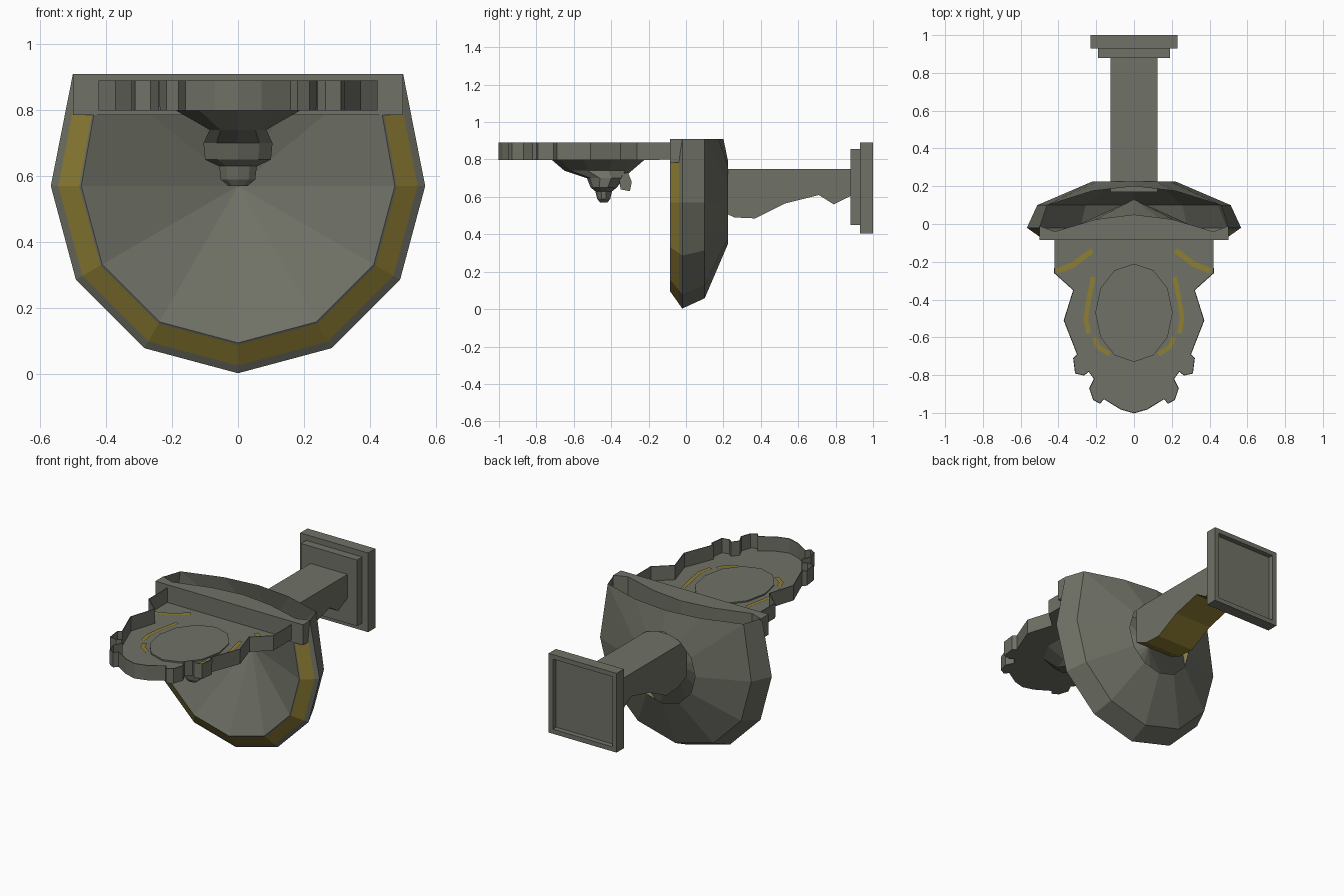
import bpy, bmesh, math
from mathutils import Vector

if "Cube" in bpy.data.objects:
    bpy.data.objects.remove(bpy.data.objects["Cube"])


def material(name, rgb):
    m = bpy.data.materials.new(name)
    m.diffuse_color = (*rgb, 1)
    m.use_nodes = True
    m.node_tree.nodes["Principled BSDF"].inputs["Base Color"].default_value = m.diffuse_color
    return m


STONE = material("grey_green_stone", (0.160, 0.166, 0.132))
GOLD = material("old_gold", (0.275, 0.210, 0.034))


def build(name, verts, faces, gold=None, recalc=True):
    """Mesh object; gold(index, face) picks the gold faces."""
    me = bpy.data.meshes.new(name)
    me.from_pydata([tuple(v) for v in verts], [], faces)
    me.materials.append(STONE)
    me.materials.append(GOLD)
    me.update()
    bm = bmesh.new()
    bm.from_mesh(me)
    if recalc:
        bmesh.ops.recalc_face_normals(bm, faces=bm.faces)
    bm.normal_update()
    for i, f in enumerate(bm.faces):
        f.material_index = 1 if gold and gold(i, f) else 0
    bm.to_mesh(me)
    bm.free()
    ob = bpy.data.objects.new(name, me)
    bpy.context.collection.objects.link(ob)
    return ob


def prism(name, outline, a, b, place, caps=(True, True), gold=None):
    """Extrude a 2D outline from a to b; place(u, v, w) gives the 3D point."""
    n = len(outline)
    verts = [place(u, v, w) for w in (a, b) for u, v in outline]
    faces = [(i, (i + 1) % n, n + (i + 1) % n, n + i) for i in range(n)]
    if caps[0]:
        faces.append(tuple(range(n))[::-1])
    if caps[1]:
        faces.append(tuple(range(n, 2 * n)))
    return build(name, verts, faces, gold)


def mirrored(half):
    """Close a half outline (x >= 0) over x = 0."""
    return half + [(-x, y) for x, y in reversed(half) if x > 0]


def up(u, v, w):
    return (u, v, w)


# dish: twelve-sided shell with a flat cut top, sloped rim and concave front
CZ, TOP = 0.57, 0.91


def ring(r, y, top_x):
    pts = [(top_x, y, TOP)]
    for k in range(1, 8):
        a = math.radians(30 - 30 * k)
        pts.append((r * math.cos(a), y, CZ + r * math.sin(a)))
    return pts + [(-top_x, y, TOP)]


def lerp(p, q, t):
    return [tuple(Vector(a).lerp(Vector(b), t)) for a, b in zip(p, q)]


outer = ring(0.567, -0.02, 0.50)
inner = ring(0.475, -0.085, 0.415)
mid = ring(0.512, 0.10, 0.46)
rows = [mid, outer, lerp(outer, inner, 0.25), lerp(outer, inner, 0.93), inner]
verts = [p for row in rows for p in row]
faces = [(9 * r + k, 9 * r + k + 1, 9 * r + k + 10, 9 * r + k + 9)
         for r in range(4) for k in range(8)]
# concave front
apex = len(verts)
verts += [(0, 0.13, CZ), (0.2, -0.02, TOP), (0, 0.0, TOP), (-0.2, -0.02, TOP)]
front = list(range(36, 45)) + [apex + 3, apex + 2, apex + 1]
faces += [(front[k], front[(k + 1) % 12], apex) for k in range(12)]
# back slope down to the round opening
b = len(verts)
verts += [(-0.22, 0.175, TOP), (0, 0.2, TOP), (0.22, 0.175, TOP)]
rim = list(range(9)) + [b, b + 1, b + 2]
c = len(verts)
for k in range(12):
    a = math.radians(30 - 30 * k)
    verts.append((0.22 * math.cos(a), 0.225, CZ + 0.22 * math.sin(a)))
faces += [(rim[(k + 1) % 12], rim[k], c + k, c + (k + 1) % 12) for k in range(12)]
build("dish", verts, faces, lambda i, f: 16 <= i < 24)

# crescent board across the top of the dish
prism("top_board", mirrored([(0, 0.05), (0.2, 0.025), (0.42, -0.04), (0.5, -0.01), (0.5, -0.085)]),
      0.785, TOP, up)

# scalloped tray: floor and thin wall
tray_half = [(0, -1.0), (0.07, -0.98), (0.16, -0.925), (0.18, -0.95), (0.215, -0.93),
             (0.235, -0.87), (0.21, -0.82), (0.24, -0.78), (0.265, -0.80), (0.31, -0.79),
             (0.32, -0.71), (0.30, -0.69), (0.37, -0.51), (0.32, -0.35), (0.42, -0.26),
             (0.42, -0.08)]
tray = prism("tray", mirrored(tray_half), 0.80, 0.89, up, (True, False))
sol = tray.modifiers.new("thin", 'SOLIDIFY')
sol.thickness, sol.offset = 0.005, 0


def oval(rx, ry, cy, n=12):
    return [(rx * math.sin(2 * math.pi * i / n), cy + ry * math.cos(2 * math.pi * i / n))
            for i in range(n)]


prism("tray_oval", oval(0.205, 0.26, -0.47), 0.80, 0.81, up)


# gold inlays on the tray floor, mirrored
def ribbon(name, path, width):
    for side, s in (("right", 1), ("left", -1)):
        vs, fs = [], []
        for i, p in enumerate(path):
            d = Vector(path[min(i + 1, len(path) - 1)]) - Vector(path[max(i - 1, 0)])
            n = Vector((-d.y, d.x)).normalized() * width / 2
            for q in (Vector(p) + n, Vector(p) - n):
                vs.append((s * q.x, q.y, 0.806))
            if i:
                fs.append((2 * i - 2, 2 * i, 2 * i + 1, 2 * i - 1)[::-s])
        build(f"{name}_{side}", vs, fs, lambda i, f: True, recalc=False)


ribbon("shoulder_inlay", [(0.22, -0.14), (0.32, -0.215), (0.41, -0.25)], 0.03)
ribbon("side_inlay", [(0.215, -0.28), (0.24, -0.40), (0.255, -0.50), (0.24, -0.58)], 0.025)
ribbon("front_inlay", [(0.21, -0.60), (0.19, -0.65), (0.13, -0.69)], 0.025)

# carved pendant below the tray: (z, centre y, half width, half depth)
levels = [(0.80, -0.47, 0.20, 0.25), (0.74, -0.47, 0.09, 0.18), (0.70, -0.43, 0.11, 0.10),
          (0.65, -0.44, 0.105, 0.07), (0.63, -0.44, 0.06, 0.045), (0.59, -0.44, 0.055, 0.035),
          (0.57, -0.44, 0.03, 0.02)]
N = 10
verts = [(x, y, z) for z, cy, rx, ry in levels for x, y in oval(rx, ry, cy, N)]
faces = [(r * N + k, r * N + (k + 1) % N, (r + 1) * N + (k + 1) % N, (r + 1) * N + k)
         for r in range(len(levels) - 1) for k in range(N)]
faces += [tuple(range(N)), tuple(range((len(levels) - 1) * N, len(levels) * N))]
build("pendant", verts, faces)


def side(u, v, w):
    return (w, u, v)


prism("pendant_leaf", [(-0.36, 0.72), (-0.35, 0.64), (-0.30, 0.63), (-0.29, 0.68), (-0.31, 0.73)],
      -0.06, 0.06, side)

# arm with a gold underside
prism("arm", [(0.17, 0.75), (0.17, 0.53), (0.26, 0.49), (0.37, 0.485), (0.53, 0.565),
              (0.71, 0.61), (0.79, 0.56), (0.88, 0.605), (0.88, 0.75)],
      -0.125, 0.125, side, gold=lambda i, f: f.normal.z < -0.3)


# stepped wall plate with a recessed back
def slab(name, hx, z0, z1, y0, y1, caps=(True, True)):
    return prism(name, [(-hx, z0), (hx, z0), (hx, z1), (-hx, z1)], y0, y1,
                 lambda u, v, w: (u, w, v), caps)


slab("wall_plate_step", 0.19, 0.45, 0.855, 0.88, 0.935)
plate = slab("wall_plate", 0.23, 0.405, 0.89, 0.93, 1.0)
bm = bmesh.new()
bm.from_mesh(plate.data)
back = [f for f in bm.faces if f.normal.y > 0.9]
bmesh.ops.inset_region(bm, faces=back, thickness=0.04, depth=0)
bmesh.ops.inset_region(bm, faces=back, thickness=0.001, depth=-0.03)
bm.to_mesh(plate.data)
bm.free()
